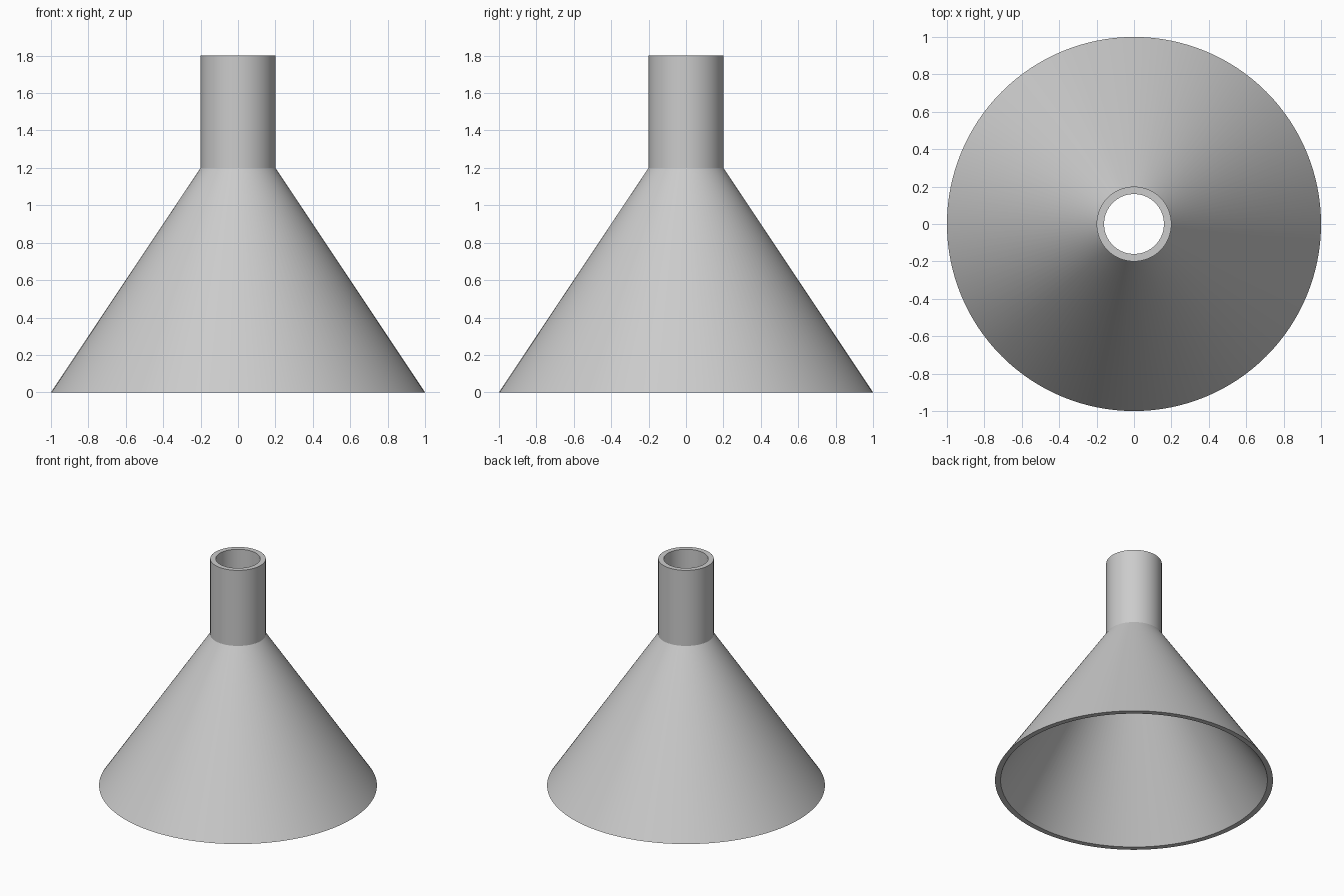
import bpy
import bmesh
import math

cube = bpy.data.objects.get("Cube")
if cube:
    bpy.data.objects.remove(cube, do_unlink=True)

# Plain grey finish
GREY = (0.6, 0.6, 0.6, 1.0)
grey = bpy.data.materials.new("light_grey")
grey.use_nodes = True
grey.diffuse_color = GREY
grey.node_tree.nodes["Principled BSDF"].inputs["Base Color"].default_value = GREY

# Funnel dimensions
RIM, NECK, WALL = 1.0, 0.2, 0.04
CONE_TOP, SPOUT_TOP = 1.2, 1.8
SEGMENTS = 128

# Closed wall section: up the outside, then down the inside
outside = [(RIM, 0), (NECK, CONE_TOP), (NECK, SPOUT_TOP)]
inside = [(r - WALL, z) for r, z in reversed(outside)]
section = outside + inside

# Spin the section around the vertical axis
bm = bmesh.new()
verts = [bm.verts.new((r, 0, z)) for r, z in section]
edges = [bm.edges.new((a, b)) for a, b in zip(verts, verts[1:] + verts[:1])]
bmesh.ops.spin(bm, geom=verts + edges, cent=(0, 0, 0), axis=(0, 0, 1),
               angle=math.tau, steps=SEGMENTS)
bmesh.ops.remove_doubles(bm, verts=bm.verts, dist=0.0005)
bmesh.ops.recalc_face_normals(bm, faces=bm.faces)
mesh = bpy.data.meshes.new("funnel")
bm.to_mesh(mesh)
bm.free()
mesh.materials.append(grey)

funnel = bpy.data.objects.new("funnel", mesh)
bpy.context.collection.objects.link(funnel)

# Smooth round walls with crisp rims and neck
bpy.ops.object.select_all(action="DESELECT")
funnel.select_set(True)
bpy.context.view_layer.objects.active = funnel
bpy.ops.object.shade_smooth_by_angle(angle=math.radians(30))
